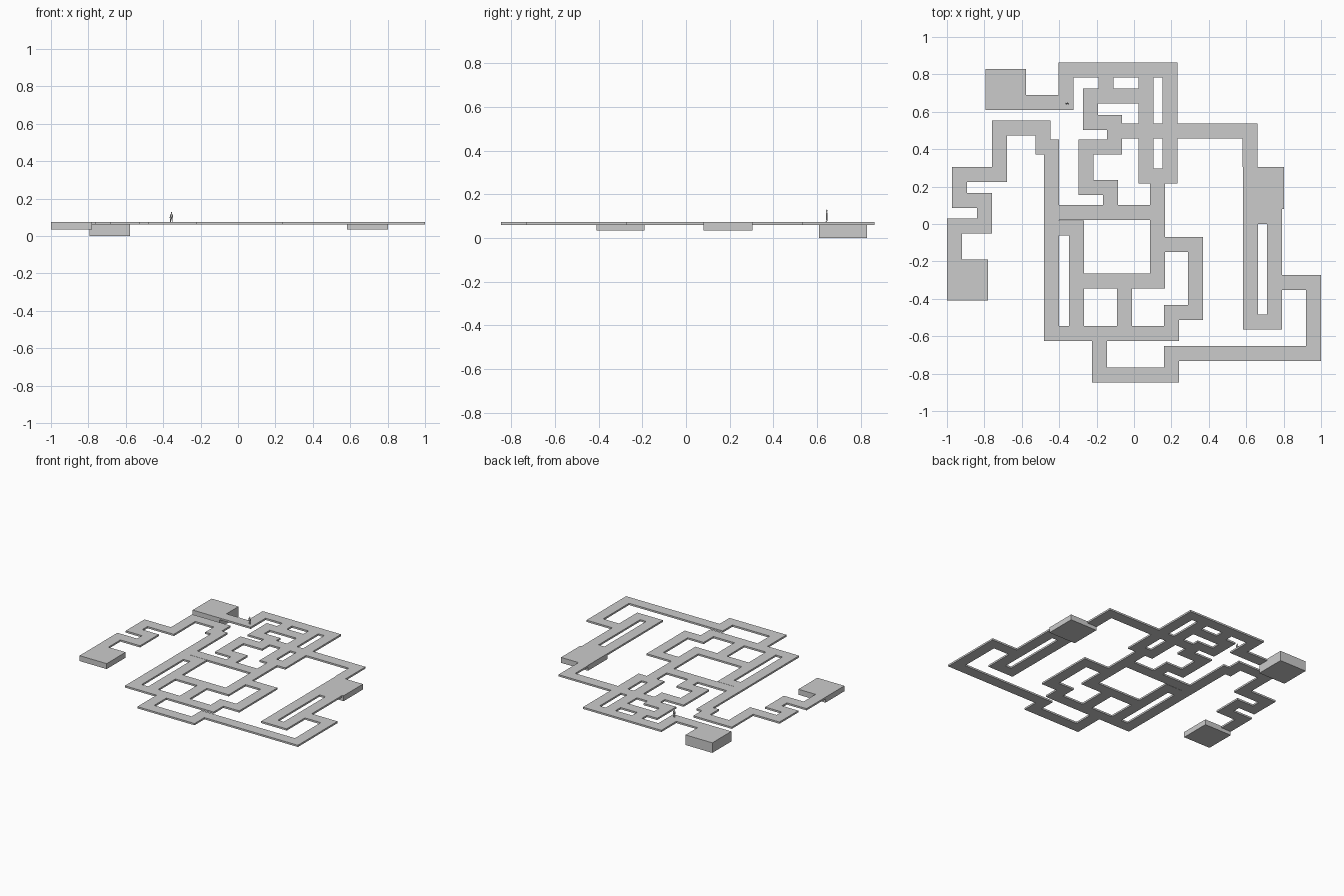
import bpy, bmesh
from mathutils import Vector

if "Cube" in bpy.data.objects:
    bpy.data.objects.remove(bpy.data.objects["Cube"])

FLOOR_TOP, FLOOR_BOTTOM, HALF = 0.074, 0.061, 0.04

# Corridor centre lines, each swept with a constant square width
upper_loops = [
    [(-.537, .65), (-.364, .65), (-.364, .823), (.193, .823), (.193, .257), (.064, .257), (.064, .823)],
    [(-.104, .497), (.62, .497), (.62, .345)],
    [(-.15, .823), (-.15, .684)],
    [(.064, .684), (-.233, .684), (-.233, .543), (-.104, .543), (-.104, .412), (-.257, .412),
     (-.257, .195), (-.126, .195), (-.126, .061)],
]
middle_loops = [
    [(.126, .257), (.126, -.305), (-.307, -.305)],
    [(.126, .061), (-.441, .061)],
    [(-.441, .412), (-.441, -.586), (.2, -.586), (.2, -.473), (.329, -.473), (.329, -.11), (.126, -.11)],
    [(-.441, -.021), (-.307, -.021), (-.307, -.586)],
    [(-.051, -.305), (-.051, -.586)],
]
outer_paths = [
    [(-.184, -.586), (-.184, -.807), (.2, -.807), (.2, -.693), (.96, -.693), (.96, -.313), (.751, -.313)],
    [(.751, .04), (.751, -.524), (.623, -.524), (.623, .04), (.751, .04)],
    [(-.441, .412), (-.487, .412), (-.487, .513), (-.719, .513), (-.719, .265), (-.933, .265),
     (-.933, .126), (-.8, .126), (-.8, -.011), (-.96, -.011), (-.96, -.15)],
]


def finish(bm, name):
    bmesh.ops.recalc_face_normals(bm, faces=bm.faces)
    mesh = bpy.data.meshes.new(name)
    bm.to_mesh(mesh)
    bm.free()
    ob = bpy.data.objects.new(name, mesh)
    bpy.context.collection.objects.link(ob)
    return ob


def box(name, lo, hi):
    bm = bmesh.new()
    bmesh.ops.create_cube(bm, size=1)
    lo, hi = Vector(lo), Vector(hi)
    for v in bm.verts:
        v.co = (lo + hi) / 2 + v.co * (hi - lo)
    return finish(bm, name)


def ball(name, centre, radii):
    bm = bmesh.new()
    bmesh.ops.create_uvsphere(bm, u_segments=10, v_segments=6, radius=1)
    for v in bm.verts:
        v.co = Vector(centre) + v.co * Vector(radii)
    for f in bm.faces:
        f.smooth = True
    return finish(bm, name)


def limb(name, a, b, r1, r2):
    a, b = Vector(a), Vector(b)
    bm = bmesh.new()
    bmesh.ops.create_cone(bm, cap_ends=True, segments=8, radius1=r1, radius2=r2, depth=(b - a).length)
    bm.transform((b - a).to_track_quat('Z', 'Y').to_matrix().to_4x4())
    bmesh.ops.translate(bm, verts=bm.verts, vec=(a + b) / 2)
    return finish(bm, name)


def corridor_slab(name, paths):
    """Union of all path rectangles on a shared grid, extruded to floor thickness."""
    rects = []
    for p in paths:
        for (x0, y0), (x1, y1) in zip(p, p[1:]):
            rects.append((round(min(x0, x1) - HALF, 4), round(min(y0, y1) - HALF, 4),
                          round(max(x0, x1) + HALF, 4), round(max(y0, y1) + HALF, 4)))
    xs = sorted({v for r in rects for v in (r[0], r[2])})
    ys = sorted({v for r in rects for v in (r[1], r[3])})
    bm = bmesh.new()
    grid = {}

    def vert(i, j):
        if (i, j) not in grid:
            grid[i, j] = bm.verts.new((xs[i], ys[j], FLOOR_BOTTOM))
        return grid[i, j]

    for i in range(len(xs) - 1):
        for j in range(len(ys) - 1):
            cx, cy = (xs[i] + xs[i + 1]) / 2, (ys[j] + ys[j + 1]) / 2
            if any(r[0] < cx < r[2] and r[1] < cy < r[3] for r in rects):
                bm.faces.new([vert(i, j), vert(i + 1, j), vert(i + 1, j + 1), vert(i, j + 1)])
    out = bmesh.ops.extrude_face_region(bm, geom=bm.faces[:], use_keep_orig=True)
    top = [g for g in out["geom"] if isinstance(g, bmesh.types.BMVert)]
    bmesh.ops.translate(bm, verts=top, vec=(0, 0, FLOOR_TOP - FLOOR_BOTTOM))
    return finish(bm, name)


# Corridors
corridor_slab("corridor_floor", upper_loops + middle_loops + outer_paths)

# Room blocks
box("deep_room", (-.795, .61, 0), (-.577, .83, FLOOR_TOP))
box("east_room", (.583, .08, .034), (.802, .305, FLOOR_TOP))
box("west_room", (-1, -.41, .034), (-.78, -.19, FLOOR_TOP))

# Small standing figure
fx, fy, z = -.356, .645, FLOOR_TOP
for side, s in (("left", -1), ("right", 1)):
    limb(side + "_leg", (fx + s * .005, fy, z), (fx + s * .003, fy, z + .026), .002, .003)
    limb(side + "_arm", (fx + s * .008, fy, z + .022), (fx + s * .006, fy, z + .042), .0013, .002)
    ball(side + "_foot", (fx + s * .005, fy - .002, z + .0015), (.002, .004, .0015))
ball("torso", (fx, fy, z + .034), (.006, .004, .012))
ball("head", (fx, fy, z + .051), (.0038, .0042, .005))
